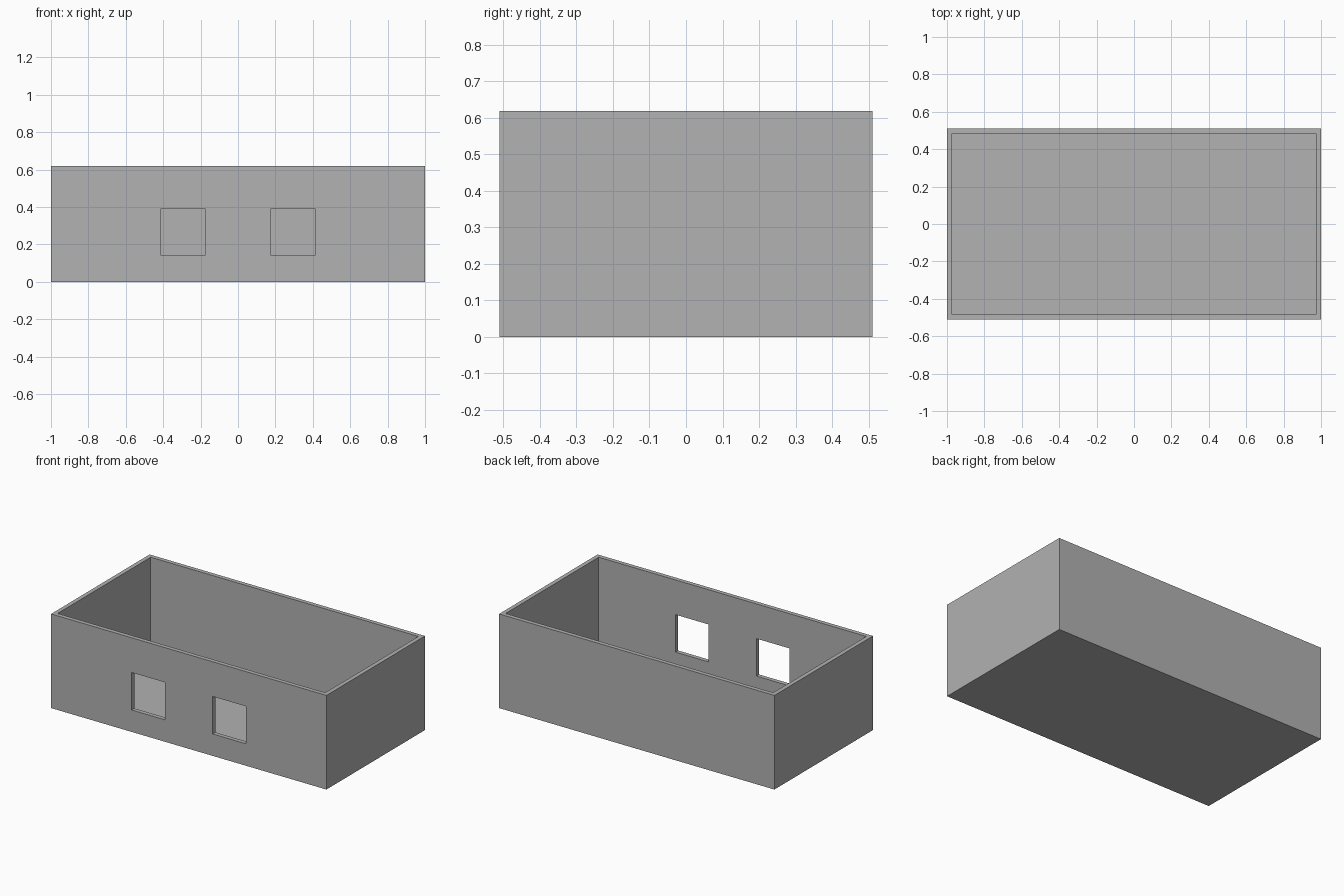
import bpy

if "Cube" in bpy.data.objects:
    bpy.data.objects.remove(bpy.data.objects["Cube"], do_unlink=True)

WIDTH, DEPTH, HEIGHT = 2.0, 1.022, 0.618
WALL, FLOOR = 0.028, 0.01

grey = bpy.data.materials.new("plain_grey")
grey.use_nodes = True
colour = (0.445, 0.445, 0.445, 1)
grey.diffuse_color = colour
grey.node_tree.nodes["Principled BSDF"].inputs["Base Color"].default_value = colour


def box(name, size, centre):
    bpy.ops.mesh.primitive_cube_add(size=1, location=centre)
    obj = bpy.context.object
    obj.name = name
    obj.scale = size
    bpy.ops.object.transform_apply(location=True, rotation=False, scale=True)
    obj.data.materials.append(grey)
    return obj


def cut(target, cutter):
    mod = target.modifiers.new(cutter.name, 'BOOLEAN')
    mod.operation = 'DIFFERENCE'
    mod.solver = 'EXACT'
    mod.object = cutter
    bpy.context.view_layer.objects.active = target
    bpy.ops.object.modifier_apply(modifier=mod.name)
    bpy.data.objects.remove(cutter, do_unlink=True)


# Open-topped room: four walls and a floor
room = box("room_shell", (WIDTH, DEPTH, HEIGHT), (0, 0, HEIGHT / 2))
cut(room, box("room_hollow", (WIDTH - 2 * WALL, DEPTH - 2 * WALL, HEIGHT),
              (0, 0, FLOOR + HEIGHT / 2)))

# Two square window openings through the front wall
for side, label in ((-1, "right"), (1, "left")):
    cut(room, box(label + "_window_opening", (0.241, 0.2, 0.246),
                  (side * 0.294, -DEPTH / 2, 0.267)))
